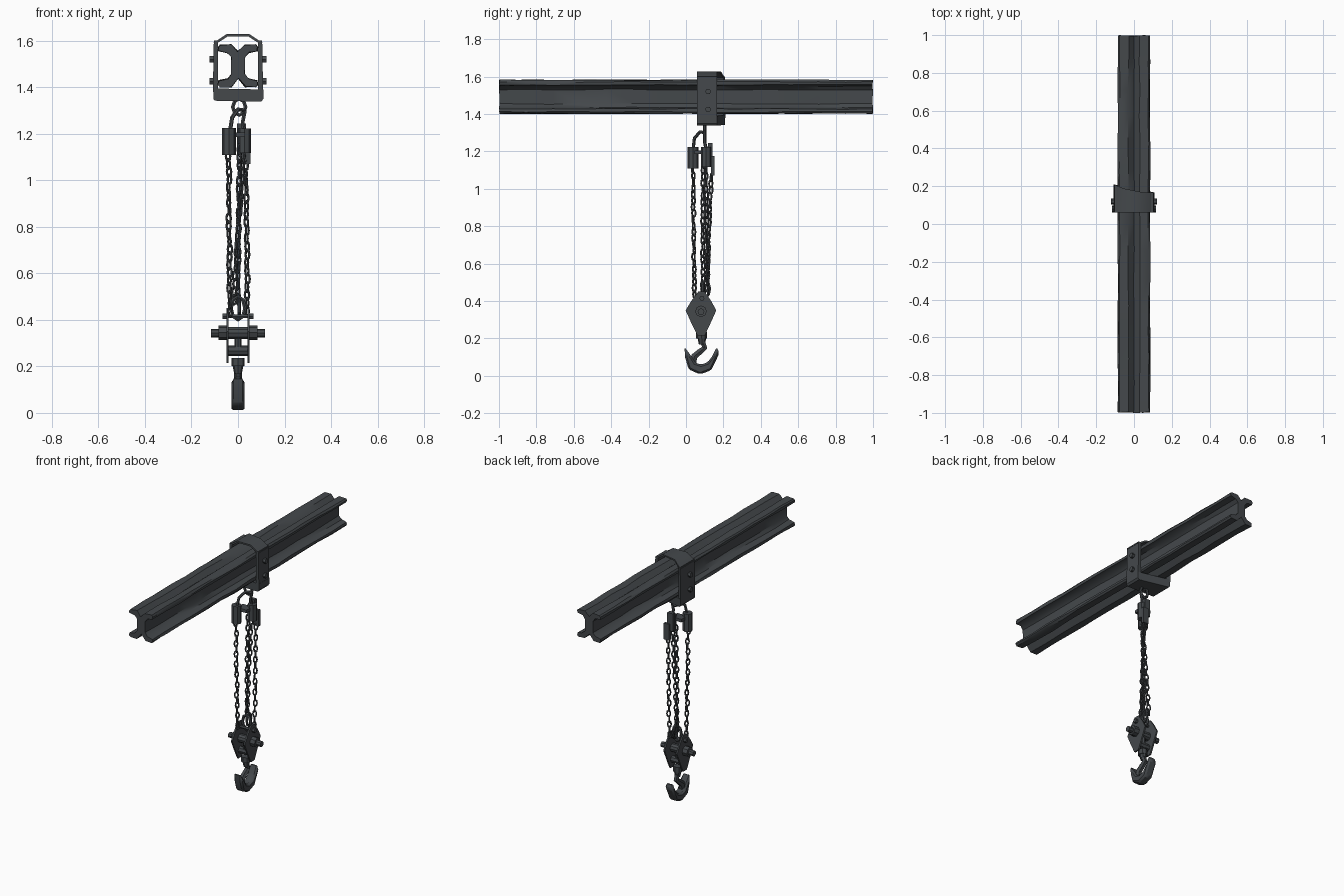
import bpy, bmesh, math, random
from mathutils import Vector, Matrix

random.seed(4)
if "Cube" in bpy.data.objects:
    bpy.data.objects.remove(bpy.data.objects["Cube"])

COLOR = (0.058, 0.065, 0.071, 1)
steel = bpy.data.materials.new("dark steel")
steel.use_nodes = True
steel.diffuse_color = COLOR
steel.node_tree.nodes["Principled BSDF"].inputs["Base Color"].default_value = COLOR


def add(name, data):
    data.materials.append(steel)
    ob = bpy.data.objects.new(name, data)
    bpy.context.collection.objects.link(ob)
    return ob


def from_bmesh(name, bm):
    bmesh.ops.recalc_face_normals(bm, faces=bm.faces)
    me = bpy.data.meshes.new(name)
    bm.to_mesh(me)
    bm.free()
    return add(name, me)


def prism(name, outline, axis, start, end, steps=1, adjust=None):
    """Sweep a closed outline along x (outline = y, z) or y (outline = x, z)."""
    bm = bmesh.new()
    rings = []
    for i in range(steps + 1):
        t = start + (end - start) * i / steps
        ring = []
        for a, b in outline:
            p = Vector((t, a, b)) if axis == "x" else Vector((a, t, b))
            ring.append(bm.verts.new(adjust(p) if adjust else p))
        rings.append(ring)
    n = len(outline)
    for r, s in zip(rings, rings[1:]):
        for i in range(n):
            bm.faces.new((r[i], r[(i + 1) % n], s[(i + 1) % n], s[i]))
    bm.faces.new(rings[0])
    bm.faces.new(rings[-1])
    return from_bmesh(name, bm)


def cylinder(name, center, radius, length, axis="z", sides=8, top=None):
    bm = bmesh.new()
    bmesh.ops.create_cone(bm, cap_ends=True, segments=sides, radius1=radius,
                          radius2=radius if top is None else top, depth=length)
    if axis == "x":
        bm.transform(Matrix.Rotation(math.pi / 2, 4, "Y"))
    bm.transform(Matrix.Translation(center))
    return from_bmesh(name, bm)


def box(name, low, high):
    outline = [(low[0], low[2]), (high[0], low[2]), (high[0], high[2]), (low[0], high[2])]
    return prism(name, outline, "y", low[1], high[1])


def tubes(name, paths, depth, closed, radii=None):
    """Round bars along one or more paths, turned into a mesh."""
    cu = bpy.data.curves.new(name, "CURVE")
    cu.dimensions = "3D"
    cu.bevel_depth = depth
    cu.bevel_resolution = 1
    cu.use_fill_caps = True
    for path in paths:
        sp = cu.splines.new("POLY")
        sp.points.add(len(path) - 1)
        for i, p in enumerate(path):
            sp.points[i].co = (*p, 1)
            sp.points[i].radius = radii[i] if radii else 1
        sp.use_cyclic_u = closed
    ob = add(name, cu)
    bpy.ops.object.select_all(action="DESELECT")
    ob.select_set(True)
    bpy.context.view_layer.objects.active = ob
    bpy.ops.object.convert(target="MESH")
    return ob


def loop(center, along, side, length, width, count=8):
    """Oval of points; length runs along, width runs to the side."""
    c = Vector(center)
    return [c + along * (math.cos(a) * length / 2) + side * (math.sin(a) * width / 2)
            for a in (2 * math.pi * i / count for i in range(count))]


def chain(name, top, bottom):
    top, bottom = Vector(top), Vector(bottom)
    count = round((top - bottom).length / 0.034)
    along = (bottom - top).normalized()
    links = []
    for i in range(count):
        turn = math.radians(40 + 90 * (i % 2) + random.uniform(-20, 20))
        side = Vector((math.cos(turn), math.sin(turn), 0))
        c = top.lerp(bottom, (i + 0.5) / count)
        c += Vector((random.uniform(-1, 1), random.uniform(-1, 1), 0)) * 0.003
        links.append(loop(c, along, side, 0.043, 0.021))
    tubes(name, links, 0.005, True)


def mirrored(half):
    return half + [(-x, z) for x, z in reversed(half) if x > 0]


# Worn beam made of two channels back to back
def wear(p):
    return p + Vector((random.uniform(-1, 1), random.uniform(-1, 1), random.uniform(-1, 1))) * 0.003


beam = [(0, 1.553), (0.03, 1.582), (0.076, 1.582), (0.085, 1.572), (0.082, 1.556),
        (0.045, 1.549), (0.028, 1.53), (0.028, 1.455), (0.045, 1.436), (0.082, 1.428),
        (0.085, 1.412), (0.076, 1.402), (0.03, 1.402), (0, 1.44)]
prism("beam", mirrored(beam), "y", -0.997, 0.997, 14, wear)


# Clamp around the beam, its right side swept backwards
def sweep_back(p):
    if p.y > 0.1 and p.x < 0:
        p.y += 0.4 * -p.x
    return p


arch = [(0.106, 1.59), (0.05, 1.628), (-0.05, 1.628), (-0.106, 1.59)]
arch_under = [(-0.088, 1.59), (-0.045, 1.618), (0.045, 1.618), (0.088, 1.59)]
prism("clamp_arch", arch + arch_under, "y", 0.06, 0.167, 1, sweep_back)
for s, word in ((1, "left"), (-1, "right")):
    cheek = [(s * 0.086, 1.38), (s * 0.108, 1.38), (s * 0.104, 1.6), (s * 0.086, 1.6)]
    prism("clamp_cheek_" + word, cheek, "y", 0.06, 0.167, 1, sweep_back)
    for k, z in enumerate((1.52, 1.425)):
        cylinder(f"clamp_bolt_{word}_{k + 1}", (s * 0.11, 0.118, z), 0.016, 0.026, "x", 6)
base = [(-0.1, 1.342), (0.1, 1.338), (0.109, 1.35), (0.109, 1.39), (-0.106, 1.395), (-0.106, 1.35)]
prism("clamp_base", base, "y", 0.06, 0.167, 1, sweep_back)

# Hanger and open hook under the clamp
X, Y, Z = Vector((1, 0, 0)), Vector((0, 1, 0)), Vector((0, 0, 1))
tubes("hanger_ring", [loop((0.005, 0.1, 1.315), Z, X, 0.07, 0.055)], 0.009, True)
tubes("hanger_hook", [[(0.03, 0.1, 1.3), (0.0, 0.075, 1.305), (-0.025, 0.045, 1.27),
                       (-0.035, 0.038, 1.21)]], 0.009, False)
tubes("hanger_bar", [[(0.03, 0.1, 1.3), (0.02, 0.1, 1.25), (0.028, 0.11, 1.2)]], 0.009, False)

# Paired upper chain blocks
cylinder("upper_block_right", (-0.038, 0.038, 1.167), 0.03, 0.115)
cylinder("upper_block_left", (0.028, 0.108, 1.17), 0.028, 0.105)
box("upper_block_side_plate", (0.015, 0.135, 1.07), (0.053, 0.153, 1.175))
box("upper_block_back_plate", (-0.005, 0.118, 1.13), (0.035, 0.143, 1.245))
box("upper_block_bridge", (-0.04, 0.045, 1.185), (0.03, 0.105, 1.205))

# Hanging chains
chain("chain_front", (-0.04, 0.037, 1.12), (-0.035, 0.045, 0.42))
chain("chain_middle", (0.006, 0.092, 1.15), (0.0, 0.09, 0.47))
chain("chain_left", (0.033, 0.135, 1.08), (0.042, 0.11, 0.42))
chain("chain_back", (0.022, 0.105, 1.12), (-0.018, 0.118, 0.47))

# Lower pulley block with diamond side plates
diamond = [(0.065, 0.45), (0.1, 0.45), (0.135, 0.4), (0.162, 0.35), (0.135, 0.29),
           (0.1, 0.215), (0.062, 0.215), (0.025, 0.29), (-0.002, 0.35), (0.028, 0.4)]
for s, word in ((1, "left"), (-1, "right")):
    prism("side_plate_" + word, diamond, "x", s * 0.04, s * 0.05)
    cylinder("axle_collar_" + word, (s * 0.066, 0.08, 0.345), 0.031, 0.036, "x")
    cylinder("top_bolt_head_" + word, (s * 0.058, 0.085, 0.415), 0.014, 0.016, "x", 6)
cylinder("axle", (0, 0.08, 0.343), 0.018, 0.232, "x")
cylinder("sheave", (0, 0.08, 0.343), 0.027, 0.08, "x", 10)
cylinder("top_bolt", (0, 0.085, 0.415), 0.009, 0.1, "x", 6)
tubes("top_ring", [loop((0, 0.09, 0.45), Z, X, 0.1, 0.06)], 0.009, True)
tubes("back_ring", [loop((0.005, 0.105, 0.465), Z, Y, 0.085, 0.045)], 0.008, True)

# Swivel carrying the lower hook
cylinder("swivel_crosshead", (0, 0.08, 0.267), 0.022, 0.085, "x")
cylinder("swivel_neck", (0, 0.08, 0.285), 0.016, 0.07)
cylinder("swivel_collar", (0, 0.082, 0.218), 0.029, 0.035)
cylinder("swivel_tip", (0, 0.085, 0.187), 0.016, 0.04, top=0.024)

# Lower hook: curved shank joining a crescent with two points
tubes("hook_shank", [[(0, 0.085, 0.195), (0, 0.1, 0.15), (0, 0.075, 0.13),
                      (0, 0.045, 0.105), (0, 0.035, 0.06)]], 0.02, False, [0.8, 0.85, 0.9, 1, 1])
crescent = [(-0.008, 0.155), (-0.005, 0.1), (0.014, 0.035), (0.075, 0.008), (0.135, 0.03),
            (0.178, 0.12), (0.165, 0.155), (0.14, 0.105), (0.115, 0.072), (0.08, 0.06),
            (0.05, 0.07), (0.032, 0.1)]
crescent_ob = prism("hook_crescent", crescent, "x", -0.029, 0.029)
bevel = crescent_ob.modifiers.new("rounded edges", "BEVEL")
bevel.width = 0.01
bevel.segments = 1

# Soft shading with crisp edges
bpy.ops.object.select_all(action="DESELECT")
for ob in bpy.context.collection.objects:
    if ob.type == "MESH" and ob.active_material == steel:
        ob.select_set(True)
        bpy.context.view_layer.objects.active = ob
bpy.ops.object.shade_smooth_by_angle(angle=math.radians(35))
